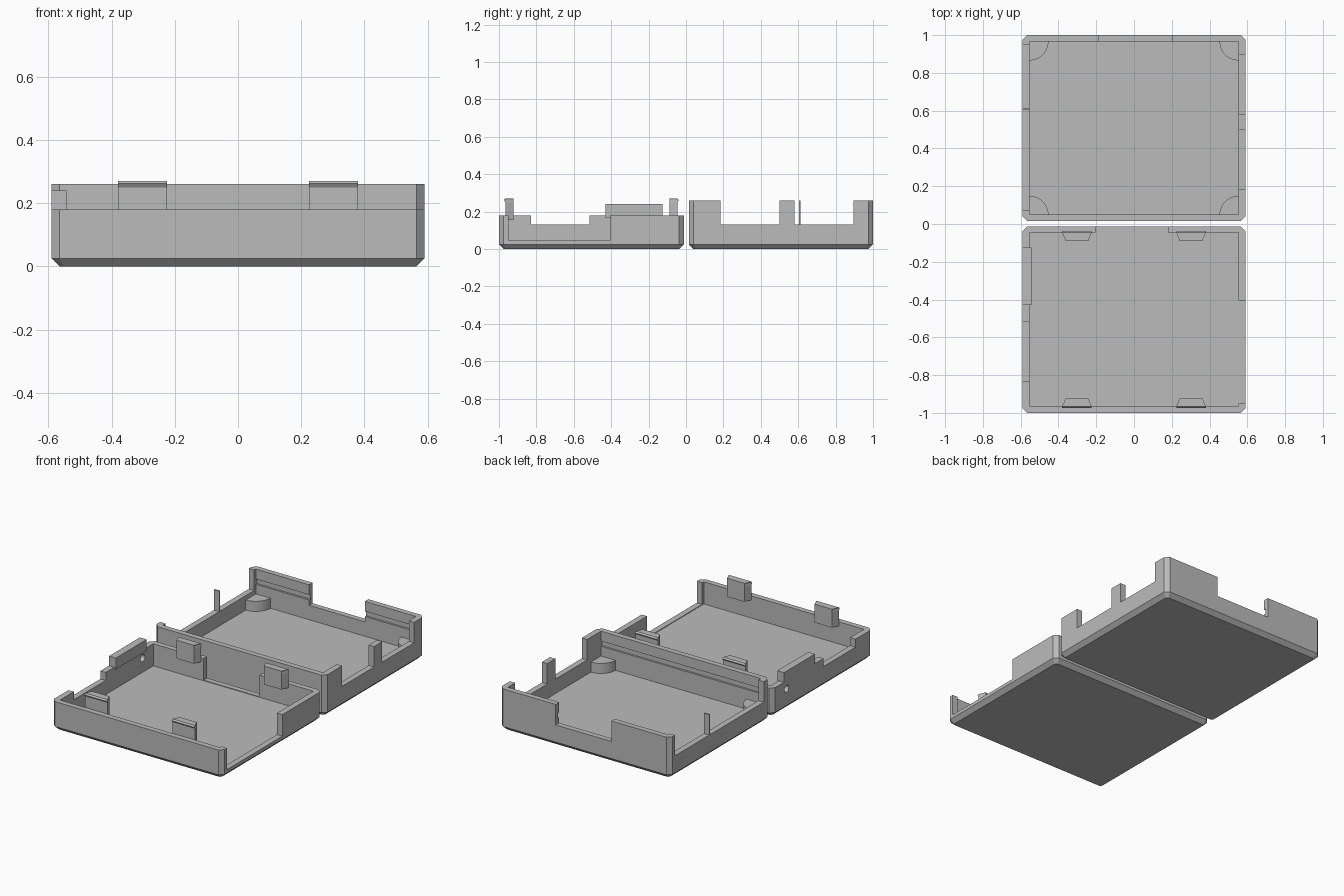
import bpy, bmesh, math

if "Cube" in bpy.data.objects:
    bpy.data.objects.remove(bpy.data.objects["Cube"])

grey = bpy.data.materials.new("case grey")
grey.diffuse_color = (0.5, 0.5, 0.5, 1)
grey.use_nodes = True
grey.node_tree.nodes["Principled BSDF"].inputs["Base Color"].default_value = grey.diffuse_color


def make(name, bm):
    bmesh.ops.recalc_face_normals(bm, faces=bm.faces)
    me = bpy.data.meshes.new(name)
    bm.to_mesh(me)
    bm.free()
    me.materials.append(grey)
    ob = bpy.data.objects.new(name, me)
    bpy.context.collection.objects.link(ob)
    return ob


def loft(name, rings):
    """Closed solid through rings of equal point count."""
    bm = bmesh.new()
    rows = [[bm.verts.new(p) for p in r] for r in rings]
    n = len(rows[0])
    bm.faces.new(rows[0])
    bm.faces.new(rows[-1])
    for a, b in zip(rows, rows[1:]):
        for i in range(n):
            j = (i + 1) % n
            bm.faces.new((a[i], a[j], b[j], b[i]))
    return make(name, bm)


def box(name, x0, x1, y0, y1, z0, z1):
    pts = [(x0, y0), (x1, y0), (x1, y1), (x0, y1)]
    return loft(name, [[(x, y, z) for x, y in pts] for z in (z0, z1)])


def octagon(x, y0, y1, c, z):
    return [(-x + c, y0, z), (x - c, y0, z), (x, y0 + c, z), (x, y1 - c, z),
            (x - c, y1, z), (-x + c, y1, z), (-x, y1 - c, z), (-x, y0 + c, z)]


def cut(ob, cutter):
    mod = ob.modifiers.new("cut", 'BOOLEAN')
    mod.operation, mod.solver, mod.object = 'DIFFERENCE', 'EXACT', cutter
    dg = bpy.context.evaluated_depsgraph_get()
    me = bpy.data.meshes.new_from_object(ob.evaluated_get(dg))
    ob.modifiers.clear()
    ob.data = me
    bpy.data.objects.remove(cutter)


X, IX, WALL, CH, FLOOR = 0.59, 0.553, 0.034, 0.025, 0.042


def tray(name, y0, y1, h, notches):
    """Chamfered open tray; notches are boxes removed from the walls."""
    ob = loft(name, [octagon(X - CH, y0 + CH, y1 - CH, 0.012, 0),
                     octagon(X, y0, y1, CH, CH),
                     octagon(X, y0, y1, CH, h)])
    cut(ob, box("cavity", -IX, IX, y0 + WALL, y1 - WALL, FLOOR, 1))
    for n in notches:
        cut(ob, box("notch", *n))
    return ob


L, R = (-0.7, -0.5), (0.5, 0.7)

# Front tray: side openings and a wide opening in its back wall
front = tray("front_tray", -1, -0.012, 0.18, [
    (*L, -0.83, -0.515, 0.13, 1),
    (*R, -0.95, -0.405, 0.046, 1),
    (-0.205, 0.18, -0.1, 0.0, 0.046, 1)])

# Small round hole in the left wall
hole = [[(x, -0.15 + 0.022 * math.cos(a), 0.13 + 0.022 * math.sin(a))
         for a in [i * math.tau / 16 for i in range(16)]] for x in L]
cut(front, loft("hole", hole))

# Rear tray: port openings and snap grooves along both long inner walls
tray("rear_tray", 0.015, 1, 0.26, [
    (*R, 0.185, 0.5, 0.132, 1),
    (*R, 0.58, 0.895, 0.132, 1),
    (*L, 0.075, 0.605, 0.132, 1),
    (*L, 0.613, 0.95, 0.132, 1),
    (-0.185, 0.2, 0.95, 1.1, 0.132, 1),
    (-IX, IX, 0.037, 0.06, 0.165, 0.198),
    (-IX, IX, 0.95, 0.978, 0.165, 0.198)])

# Raised tongue on the front tray's left wall
box("side_tongue", -X, -0.543, -0.43, -0.125, 0.17, 0.24)

# Snap clips: tapered towards the inside, with a small barb at the tip
for yw, d, row in ((-1 + WALL, 1, "front"), (-0.012 - WALL, -1, "back")):
    for xc, side in ((-0.302, "left"), (0.302, "right")):
        def ring(z, out):
            return [(xc - 0.078, yw - d * out, z), (xc + 0.078, yw - d * out, z),
                    (xc + 0.06, yw + d * 0.043, z), (xc - 0.06, yw + d * 0.043, z)]
        loft(f"{row}_{side}_clip", [ring(0.155, 0), ring(0.25, 0),
                                    ring(0.262, 0.008), ring(0.27, 0)])

# Quarter-round corner supports in the rear tray
for sx in (-1, 1):
    for yc, sy in ((0.015 + WALL, 1), (1 - WALL, -1)):
        arc = [(0, 0)] + [(0.1 * math.cos(a), 0.1 * math.sin(a))
                          for a in [i * math.pi / 24 for i in range(13)]]
        ob = loft("corner_support", [[(sx * (IX - u), yc + sy * v, z) for u, v in arc]
                                     for z in (FLOOR - 0.01, 0.105)])
        bpy.context.view_layer.objects.active = ob
        ob.select_set(True)
        bpy.ops.object.shade_smooth_by_angle(angle=math.radians(30))
        ob.select_set(False)
